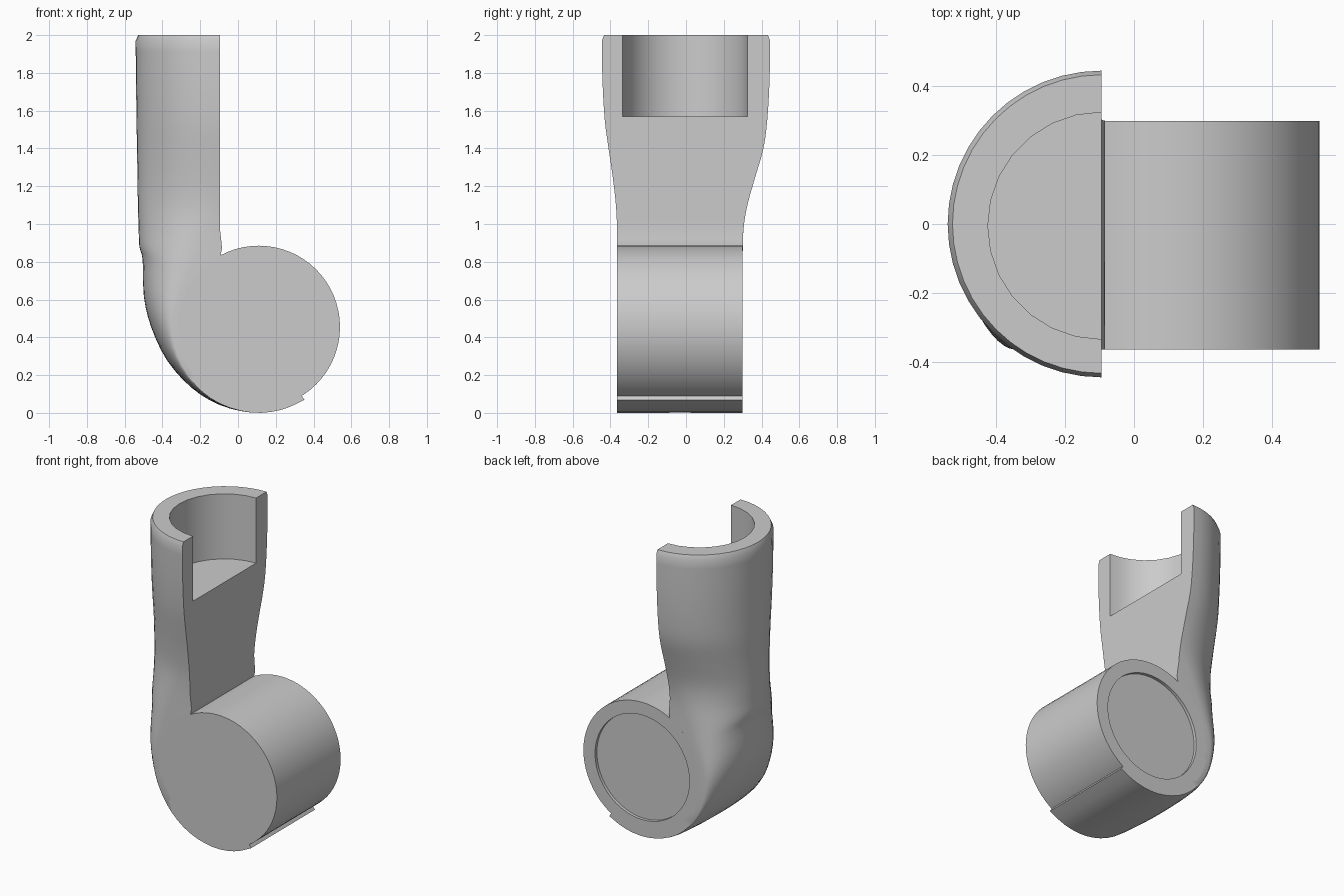
import bpy, bmesh, math
from mathutils import Vector

if "Cube" in bpy.data.objects:
    bpy.data.objects.remove(bpy.data.objects["Cube"])

COLOUR = (0.6, 0.6, 0.6, 1)
grey = bpy.data.materials.new("light grey")
grey.use_nodes = True
grey.diffuse_color = COLOUR
grey.node_tree.nodes["Principled BSDF"].inputs["Base Color"].default_value = COLOUR

HUB_X, HUB_Z, HUB_R = 0.11, 0.455, 0.43
FRONT, BACK, CUT_X = -0.365, 0.30, -0.095


def make_object(name, bm):
    bmesh.ops.recalc_face_normals(bm, faces=bm.faces)
    mesh = bpy.data.meshes.new(name)
    bm.to_mesh(mesh)
    bm.free()
    obj = bpy.data.objects.new(name, mesh)
    bpy.context.collection.objects.link(obj)
    mesh.materials.append(grey)
    return obj


def smooth(obj):
    bpy.ops.object.select_all(action="DESELECT")
    obj.select_set(True)
    bpy.context.view_layer.objects.active = obj
    bpy.ops.object.shade_smooth_by_angle(angle=math.radians(35))


def polar(radius, degrees):
    a = math.radians(degrees)
    return HUB_X + radius * math.cos(a), HUB_Z + radius * math.sin(a)


# Hub: a cylinder lying along y with a shallow round recess in its back
bm = bmesh.new()
n = 64


def hub_ring(radius, y):
    ring = []
    for i in range(n):
        x, z = polar(radius, 360 * i / n)
        ring.append(bm.verts.new((x, y, z)))
    return ring


rings = [hub_ring(HUB_R, FRONT), hub_ring(HUB_R, BACK),
         hub_ring(0.345, BACK), hub_ring(0.345, BACK - 0.02)]
for a, b in zip(rings, rings[1:]):
    for i in range(n):
        bm.faces.new((a[i], a[(i + 1) % n], b[(i + 1) % n], b[i]))
bm.faces.new(rings[0])
bm.faces.new(rings[-1])
smooth(make_object("hub", bm))

# Arm stations: inner point, edge point, outer point (x, z), front y, back y
stations = []
for z, outer, edge, front, back in [
        (1.97, -0.542, CUT_X, -0.446, 0.446),
        (1.75, -0.540, CUT_X, -0.442, 0.442),
        (1.55, -0.537, CUT_X, -0.430, 0.430),
        (1.40, -0.535, CUT_X, -0.410, 0.410),
        (1.25, -0.532, CUT_X, -0.388, 0.367),
        (1.10, -0.530, -0.105, -0.371, 0.325),
        (0.97, -0.526, -0.165, FRONT, 0.304)]:
    stations.append((CUT_X, z, edge, z, outer, z, front, back))
stations.append((CUT_X, 0.82, -0.235, 0.80, -0.522, 0.88, FRONT, BACK))
for angle, radius in [(150, 0.71), (165, 0.63), (180, 0.57), (200, 0.517),
                      (222, 0.48), (243, 0.462), (265, 0.455),
                      (285, 0.455), (302, 0.455)]:
    stations.append((*polar(0.40, angle), *polar(0.455, angle),
                     *polar(radius, angle), FRONT, BACK))


def refine(rows, steps=3):
    """Pass a smooth curve through the stations."""
    out = []
    for i in range(len(rows) - 1):
        p0, p1, p2 = rows[max(i - 1, 0)], rows[i], rows[i + 1]
        p3 = rows[min(i + 2, len(rows) - 1)]
        for s in range(steps):
            t = s / steps
            out.append(tuple(
                b + 0.5 * t * (c - a + t * (2 * a - 5 * b + 4 * c - d
                                            + t * (3 * (b - c) + d - a)))
                for a, b, c, d in zip(p0, p1, p2, p3)))
    return out + [rows[-1]]


# The bevelled top rim comes before the smooth run
rim = (CUT_X, 2.0, CUT_X, 2.0, -0.528, 2.0, -0.434, 0.434)
rows = [rim] + refine(stations)

# Arm: loft of half-round sections that wraps under the hub
bm = bmesh.new()
arc = 24
loft = []
for ix, iz, ex, ez, ox, oz, front, back in rows:
    points = [(ix, front, iz)]
    for k in range(arc + 1):
        t = math.pi * k / arc
        w = math.sin(t)
        y = (front + back) / 2 - (back - front) / 2 * math.cos(t)
        points.append((ex + (ox - ex) * w, y, ez + (oz - ez) * w))
    points.append((ix, back, iz))
    loft.append([bm.verts.new(p) for p in points])
m = len(loft[0])
for a, b in zip(loft, loft[1:]):
    for i in range(m):
        bm.faces.new((a[i], a[(i + 1) % m], b[(i + 1) % m], b[i]))
bm.faces.new(loft[0])
bm.faces.new(loft[-1])
bmesh.ops.remove_doubles(bm, verts=bm.verts, dist=0.0005)
arm = make_object("arm", bm)

# Socket: round bore open at the top and on the cut side
bm = bmesh.new()
bmesh.ops.create_cone(bm, cap_ends=True, segments=28, radius1=0.33,
                      radius2=0.33, depth=0.6)
bmesh.ops.translate(bm, verts=bm.verts, vec=Vector((CUT_X, -0.005, 1.87)))
cutter = make_object("socket_cutter", bm)
cutter.hide_render = True
cut = arm.modifiers.new("socket", "BOOLEAN")
cut.operation = "DIFFERENCE"
cut.solver = "EXACT"
cut.object = cutter
bpy.context.view_layer.objects.active = arm
bpy.ops.object.modifier_apply(modifier="socket")
bpy.data.objects.remove(cutter)
smooth(arm)
